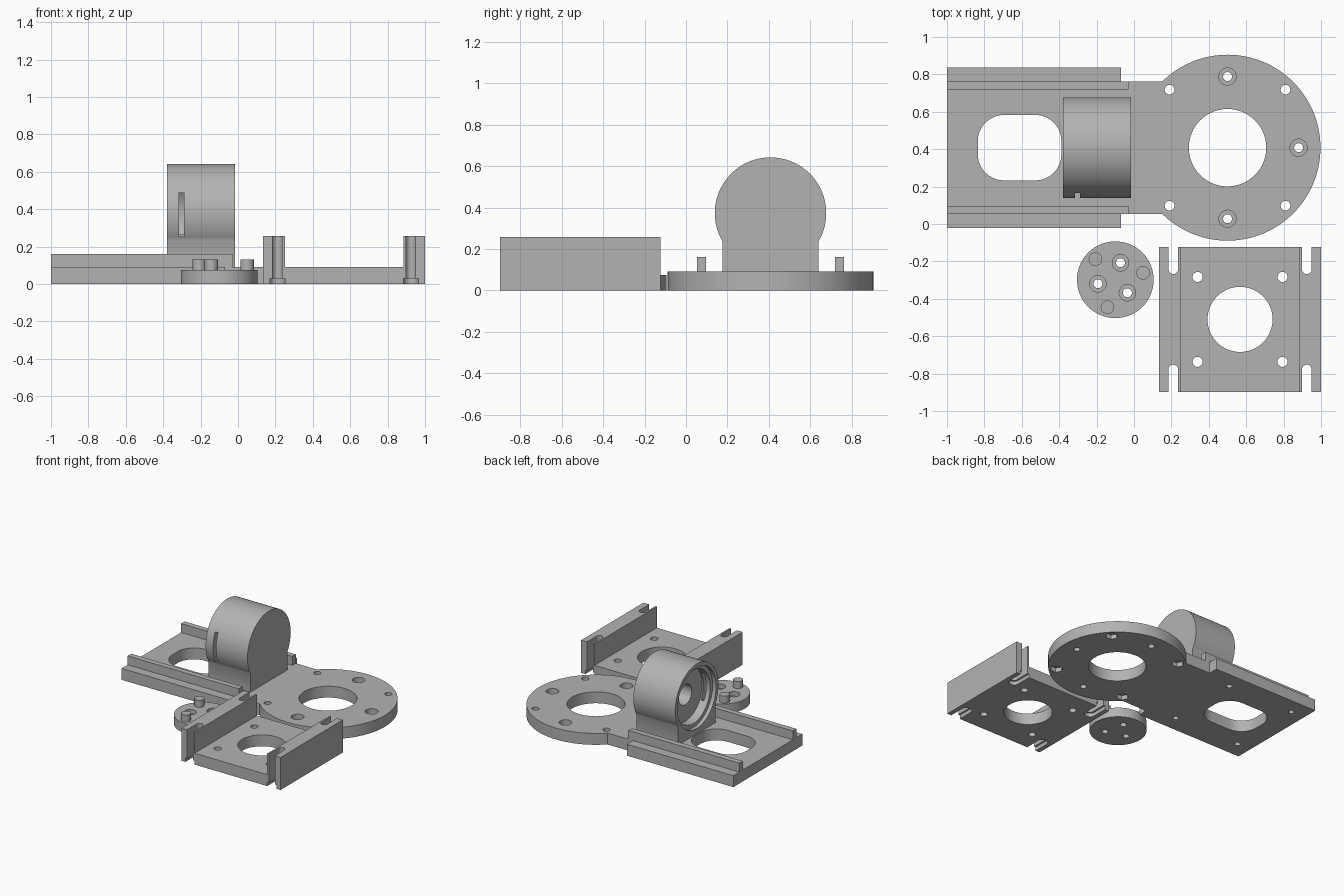
import bpy, bmesh, math
from mathutils import Matrix

if "Cube" in bpy.data.objects:
    bpy.data.objects.remove(bpy.data.objects["Cube"])

grey = bpy.data.materials.new("plain grey")
grey.use_nodes = True
GREY = (0.45, 0.45, 0.45, 1)
grey.diffuse_color = GREY
grey.node_tree.nodes["Principled BSDF"].inputs["Base Color"].default_value = GREY

ALONG_X = Matrix(((0, 0, 1), (1, 0, 0), (0, 1, 0))).to_4x4()  # profile (y, z) extruded along x


def arc(cx, cy, r, start, end, steps):
    return [(cx + r * math.cos(math.radians(start + (end - start) * i / steps)),
             cy + r * math.sin(math.radians(start + (end - start) * i / steps)))
            for i in range(steps + 1)]


def circle(cx, cy, r, steps=48):
    return arc(cx, cy, r, 0, 360, steps)[:-1]


def rect(x0, x1, y0, y1):
    return [(x0, y0), (x1, y0), (x1, y1), (x0, y1)]


def rounded(x0, x1, y0, y1, r):
    corners = [(x1 - r, y1 - r), (x0 + r, y1 - r), (x0 + r, y0 + r), (x1 - r, y0 + r)]
    points = []
    for i, (cx, cy) in enumerate(corners):
        points += arc(cx, cy, r, 90 * i, 90 * i + 90, 10)
    return points


def prism(name, points, low, high, turn=None):
    """Extrude a counter-clockwise outline between two levels."""
    bm = bmesh.new()
    face = bm.faces.new([bm.verts.new((x, y, low)) for x, y in points])
    top = bmesh.ops.extrude_face_region(bm, geom=[face])["geom"]
    for v in top:
        if isinstance(v, bmesh.types.BMVert):
            v.co.z = high
    bmesh.ops.remove_doubles(bm, verts=bm.verts, dist=1e-5)
    if turn:
        bm.transform(turn)
    bmesh.ops.recalc_face_normals(bm, faces=bm.faces)
    mesh = bpy.data.meshes.new(name)
    bm.to_mesh(mesh)
    bm.free()
    mesh.materials.append(grey)
    obj = bpy.data.objects.new(name, mesh)
    bpy.context.collection.objects.link(obj)
    return obj


def select(obj):
    bpy.ops.object.select_all(action='DESELECT')
    obj.select_set(True)
    bpy.context.view_layer.objects.active = obj


def cut(obj, points, low, high, turn=None):
    cutter = prism("cutter", points, low, high, turn)
    cutter.hide_render = True
    mod = obj.modifiers.new("cut", 'BOOLEAN')
    mod.operation = 'DIFFERENCE'
    mod.solver = 'EXACT'
    mod.object = cutter
    select(obj)
    bpy.ops.object.modifier_apply(modifier=mod.name)
    bpy.data.objects.remove(cutter)


def smooth(obj):
    select(obj)
    bpy.ops.object.shade_smooth_by_angle(angle=math.radians(30))


MID = 0.408      # centre line of the base in y
THICK = 0.09     # plate thickness
BELOW, ABOVE = -0.1, 0.4

# Base plate: round end, straight neck and wider rear flange
base = prism("base_plate", arc(0.5, MID, 0.497, -134.5, 134.5, 96) + [
    (-0.07, MID + 0.355), (-0.07, MID + 0.43), (-1, MID + 0.43),
    (-1, MID - 0.43), (-0.07, MID - 0.43), (-0.07, MID - 0.355)], 0, THICK)
cut(base, circle(0.5, MID, 0.207, 64), BELOW, ABOVE)
cut(base, rounded(-0.835, -0.388, MID - 0.175, MID + 0.175, 0.14), BELOW, ABOVE)
for dx, dy in ((0, 1), (1, 0), (0, -1)):            # counterbored holes
    x, y = 0.5 + 0.38 * dx, MID + 0.38 * dy
    cut(base, circle(x, y, 0.024, 24), BELOW, ABOVE)
    cut(base, circle(x, y, 0.046, 32), 0.045, ABOVE)
for sx in (-1, 1):
    for sy in (-1, 1):
        x, y = 0.5 + 0.31 * sx, MID + 0.31 * sy     # holes with nut pockets below
        cut(base, circle(x, y, 0.026, 24), BELOW, ABOVE)
        cut(base, circle(x, y, 0.045, 6), BELOW, 0.035)
        # blind holes under the rear
        cut(base, circle(-0.59 + 0.29 * sx, MID + 0.3 * sy, 0.022, 24), BELOW, 0.07)
smooth(base)

# Guide rails
for name, side in (("front_rail", -1), ("back_rail", 1)):
    y = MID + side * 0.333
    prism(name, rect(-1, -0.03, y - 0.022, y + 0.022), THICK - 0.01, 0.16)

# Round motor housing on its foot, open towards the rear
HY, HZ = 0.408, 0.373
housing = prism("motor_housing", [(HY - 0.232, THICK - 0.01), (HY + 0.232, THICK - 0.01)]
                + arc(HY, HZ, 0.269, -30.5, 210.5, 80), -0.38, -0.015, ALONG_X)
for radius, depth in ((0.24, 0.03), (0.21, 0.1), (0.08, 0.28)):
    cut(housing, circle(HY, HZ, radius, 64), -0.5, -0.38 + depth, ALONG_X)
cut(housing, rect(HY - 0.4, HY - 0.18, 0.255, 0.49), -0.315, -0.29, ALONG_X)
smooth(housing)

# Drive disc with pins and counterbored holes
CX, CY = -0.1, -0.298
disc = prism("drive_disc", circle(CX, CY, 0.205, 64), 0, 0.075)
for i in range(3):
    a = math.radians(73 + 120 * i)
    x, y = CX + 0.095 * math.cos(a), CY + 0.095 * math.sin(a)
    cut(disc, circle(x, y, 0.024, 24), BELOW, ABOVE)
    cut(disc, circle(x, y, 0.044, 32), 0.04, ABOVE)
    a = math.radians(14 + 120 * i)
    x, y = CX + 0.153 * math.cos(a), CY + 0.153 * math.sin(a)
    smooth(prism(f"drive_pin_{i + 1}", circle(x, y, 0.036, 32), 0.065, 0.13))
smooth(disc)

# U-shaped mounting bracket, walls and floor in one section
BX, BY, HALF_X, HALF_Y = 0.567, -0.51, 0.433, 0.388
outline = [(BX - HALF_X, 0), (BX + HALF_X, 0), (BX + HALF_X, 0.257), (BX + 0.317, 0.257),
           (BX + 0.317, THICK), (BX - 0.317, THICK), (BX - 0.317, 0.257), (BX - HALF_X, 0.257)]
TO_BACK = Matrix(((1, 0, 0), (0, 0, 1), (0, 1, 0))).to_4x4()
bracket = prism("mounting_bracket", outline, BY - HALF_Y, BY + HALF_Y, TO_BACK)
cut(bracket, circle(BX, BY, 0.174, 64), BELOW, ABOVE)
for sx in (-1, 1):
    for sy in (-1, 1):
        cut(bracket, circle(BX + 0.227 * sx, BY + 0.227 * sy, 0.027, 24), BELOW, ABOVE)
        x = BX + 0.357 * sx
        for half, reach, top in ((0.026, 0.242, ABOVE), (0.04, 0.228, 0.03)):
            y0, y1 = sorted((BY + sy * reach, BY + sy * 0.5))
            cut(bracket, rounded(x - half, x + half, y0, y1, half * 0.99), BELOW, top)
smooth(bracket)
